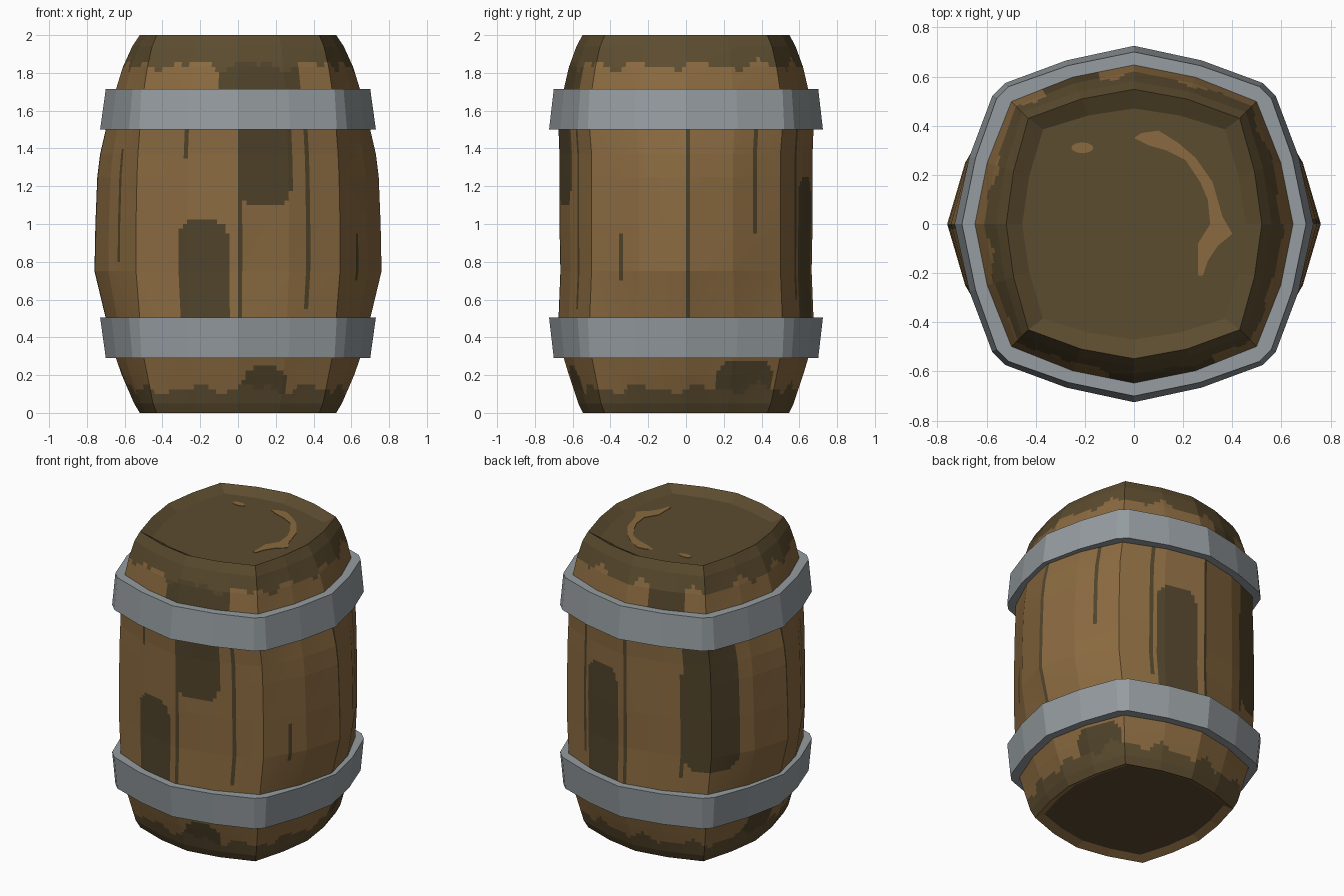
import bpy, bmesh, math

if "Cube" in bpy.data.objects:
    bpy.data.objects.remove(bpy.data.objects["Cube"])


def material(name, r, g, b):
    lin = [((c / 255 + 0.055) / 1.055) ** 2.4 for c in (r, g, b)]
    m = bpy.data.materials.new(name)
    m.diffuse_color = (*lin, 1)
    m.use_nodes = True
    m.node_tree.nodes["Principled BSDF"].inputs["Base Color"].default_value = m.diffuse_color
    return m


LIGHT = material("light wood", 138, 106, 64)
DARK = material("dark wood", 92, 76, 47)
STAIN = material("dark stain", 80, 67, 42)
STEEL = material("grey steel", 149, 156, 160)


def make_object(name, bm, mats):
    bmesh.ops.recalc_face_normals(bm, faces=bm.faces[:])
    me = bpy.data.meshes.new(name)
    bm.to_mesh(me)
    bm.free()
    for m in mats:
        me.materials.append(m)
    ob = bpy.data.objects.new(name, me)
    bpy.context.collection.objects.link(ob)
    return ob


def ring(ax, ay, cx, cy):
    """16 points of a rounded square, from front centre turning to +x."""
    q = [(0, -ay), (cx / 2, -(ay - (ay - cy) / 3)), (cx, -cy),
         (ax - (ax - cx) / 3, -cy / 2)]
    right = [(ax, 0)] + [(x, -y) for x, y in q[:0:-1]]
    half = q + right                                   # front centre .. near back
    return half + [(0, ay)] + [(-x, y) for x, y in half[:0:-1]]


# ---- barrel body: height, half width, half depth, corner x, corner y
ROWS = [(0, .52, .545, .43, .43), (.05, .55, .57, .45, .45), (.2, .615, .62, .48, .48),
        (.3, .65, .65, .5, .5), (.5, .70, .675, .52, .51), (.75, .76, .665, .54, .5),
        (1.0, .755, .67, .54, .5), (1.25, .745, .67, .535, .5), (1.37, .73, .67, .53, .5),
        (1.5, .70, .675, .52, .51), (1.7, .65, .65, .5, .5), (1.83, .61, .62, .48, .48),
        (1.94, .56, .58, .455, .455), (2.0, .52, .548, .43, .43)]
# stains and seams along the perimeter: u from, u to, z from, z to (u: 0 front, 4 right, 8 back)
STAINS = [(0, 1.05, 1.10, 1.6), (14.85, 15.8, .4, 1.02), (6.85, 7.8, .4, 1.25),
          (9.4, 10.7, .65, 1.6), (15.6, 17.3, 1.6, 1.9), (0.1, 1.1, .05, .24),
          (4.65, 5.9, .05, .28), (8.6, 9.5, 1.6, 1.9), (11.2, 12.2, .08, .27)]
SEAMS = [(0, .5, 1.5), (1.33, .55, 1.5), (14.9, 1.34, 1.5), (2.6, .7, .95), (4, .5, 1.5),
         (5.4, .95, 1.5), (6.7, .6, 1.5), (8, .5, 1.5), (9.3, .6, 1.3), (12, .5, 1.5),
         (13.3, .8, 1.4)]
STEP = 12                                              # columns per facet


def wood_index(u, z):
    # worn dark bands at both ends with a wavy edge
    wave = .02 * math.sin(u * 4.7) + .015 * math.sin(u * 9.1 + 1)
    if z > 1.84 + wave or z < .13 + wave:
        return 1
    for a, b, lo, hi in STAINS:
        for uu in (u, u + 16):
            du = abs(uu - (a + b) / 2) / ((b - a) / 2)
            if du < 1:
                cut = .1 * (1 - (1 - du ** 4) ** .5)   # rounded ends
                if lo + cut < z < hi - cut:
                    return 2
    for s, lo, hi in SEAMS:
        if lo < z < hi and 0 <= u - s < 1 / STEP:
            return 2
    return 0


bm = bmesh.new()
loops = []
for r0, r1 in zip(ROWS, ROWS[1:]):
    n = max(1, round((r1[0] - r0[0]) / .025))
    last = r1 is ROWS[-1]
    p0, p1 = ring(*r0[1:]), ring(*r1[1:])
    for k in range(n + last):
        t = k / n
        z = r0[0] + (r1[0] - r0[0]) * t
        pts = [(a[0] + (b[0] - a[0]) * t, a[1] + (b[1] - a[1]) * t) for a, b in zip(p0, p1)]
        loop = []
        for i in range(16):
            a, b = pts[i], pts[(i + 1) % 16]
            for j in range(STEP):
                s = j / STEP
                loop.append(bm.verts.new((a[0] + (b[0] - a[0]) * s, a[1] + (b[1] - a[1]) * s, z)))
        loops.append((z, loop))
N = 16 * STEP
for (z0, l0), (z1, l1) in zip(loops, loops[1:]):
    for i in range(N):
        f = bm.faces.new((l0[i], l0[(i + 1) % N], l1[(i + 1) % N], l1[i]))
        f.material_index = wood_index((i + .5) / STEP, (z0 + z1) / 2)
make_object("barrel_body", bm, [LIGHT, DARK, STAIN])


# ---- dished ends: sloping rim and flat lid
def dished_end(name, z_rim, z_lid, outer, inner, rim_mat):
    bm = bmesh.new()
    a = [bm.verts.new((x, y, z_rim)) for x, y in ring(*outer)]
    b = [bm.verts.new((x, y, z_lid)) for x, y in ring(*inner)]
    for i in range(16):
        j = (i + 1) % 16
        f = bm.faces.new((a[i], a[j], b[j], b[i]))
        f.material_index = rim_mat
    lid = bm.faces.new(b)
    up = 1 if z_rim > 1 else -1
    lid.normal_update()
    flip = lid.normal.z * up < 0
    ob = make_object(name, bm, [DARK, LIGHT])
    if (ob.data.polygons[-1].normal.z * up) < 0:
        ob.data.flip_normals()


dished_end("top_lid", 2.0, 1.96, ROWS[-1][1:], (.455, .47, .37, .385), 0)
dished_end("bottom_lid", 0.0, 0.025, ROWS[0][1:], (.47, .49, .385, .395), 1)


# ---- worn marks on the top lid, as thin plates
def plate(name, pts, z):
    bm = bmesh.new()
    f = bm.faces.new([bm.verts.new((x, y, z)) for x, y in pts])
    g = bmesh.ops.extrude_face_region(bm, geom=[f])
    bmesh.ops.translate(bm, vec=(0, 0, .004),
                        verts=[v for v in g["geom"] if isinstance(v, bmesh.types.BMVert)])
    make_object(name, bm, [LIGHT])


plate("lid_crescent_mark",
      [(0, .35), (.03, .37), (.1, .38), (.18, .33), (.25, .27), (.32, .17), (.36, .03),
       (.4, -.04), (.34, -.09), (.3, -.15), (.28, -.21), (.26, -.21), (.26, -.08), (.31, 0),
       (.3, .1), (.27, .17), (.21, .26), (.13, .3), (.06, .32)], 1.959)
plate("lid_spot_mark",
      [(-.21 + .045 * math.cos(t * math.pi / 6), .31 + .022 * math.sin(t * math.pi / 6))
       for t in range(12)], 1.959)


# ---- steel hoops: tapered band with chamfered corners
def hoop_ring(ax, ay, cx, cy, chamfer):
    pts = []
    for i, (x, y) in enumerate(ring(ax, ay, cx, cy)):
        if i % 4 == 2:
            sx, sy = math.copysign(1, x), math.copysign(1, y)
            pair = [(x - sx * chamfer, y + sy * chamfer), (x + sx * chamfer, y - sy * chamfer)]
            pts += pair if i in (2, 10) else pair[::-1]
        else:
            pts.append((x, y))
    return pts


def hoop(name, z_wide, z_narrow):
    bm = bmesh.new()
    section = [(z_wide, (.73, .725, .55, .547), .027), (z_narrow, (.70, .70, .535, .535), .024),
               (z_narrow, (.647, .647, .498, .498), .001), (z_wide, (.68, .66, .51, .498), .001)]
    rings = [[bm.verts.new((x, y, z)) for x, y in hoop_ring(*p, c)] for z, p, c in section]
    n = len(rings[0])
    for k in range(4):
        a, b = rings[k], rings[(k + 1) % 4]
        for i in range(n):
            j = (i + 1) % n
            bm.faces.new((a[i], a[j], b[j], b[i]))
    make_object(name, bm, [STEEL])


hoop("lower_hoop", .505, .29)
hoop("upper_hoop", 1.5, 1.715)
